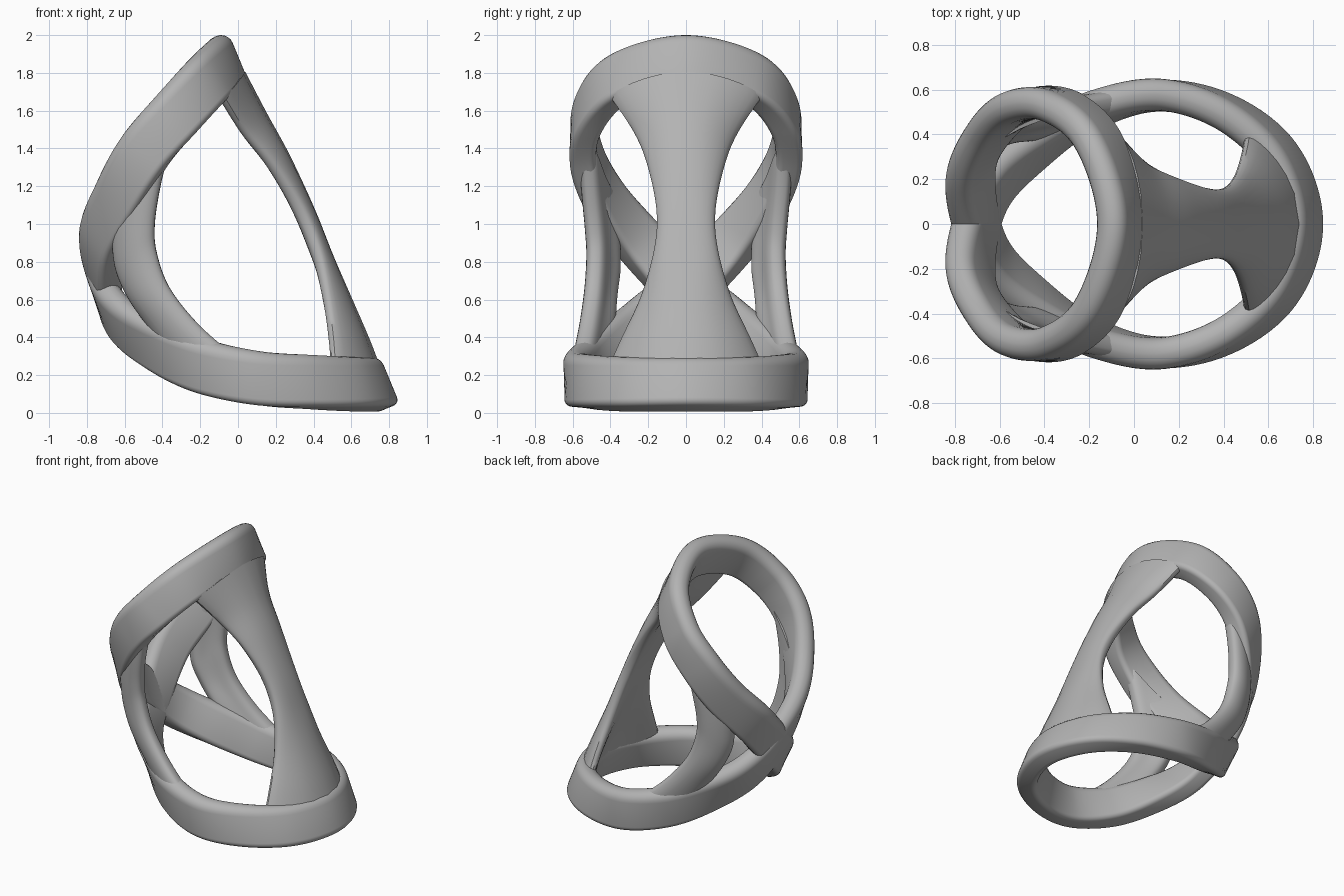
import bpy, bmesh, math
from mathutils import Vector as V

cube = bpy.data.objects.get("Cube")
if cube:
    bpy.data.objects.remove(cube)

grey = bpy.data.materials.new("plain_grey")
grey.use_nodes = True
grey.diffuse_color = (0.45, 0.45, 0.45, 1)
grey.node_tree.nodes["Principled BSDF"].inputs["Base Color"].default_value = grey.diffuse_color


def spline(pts, steps, closed):
    """Smooth curve through the control points."""
    n, out = len(pts), []
    for i in range(n if closed else n - 1):
        pick = (lambda k: pts[k % n]) if closed else (lambda k: pts[max(0, min(n - 1, k))])
        a, b, c, d = (pick(i + k) for k in (-1, 0, 1, 2))
        for j in range(steps):
            t = j / steps
            out.append(0.5 * (2 * b + (c - a) * t + (2 * a - 5 * b + 4 * c - d) * t**2
                              + (3 * b - a - 3 * c + d) * t**3))
    return out if closed else out + [pts[-1]]


def loft(name, rings, closed):
    """Skin a run of equal cross-sections, capping it if it is open."""
    bm = bmesh.new()
    rows = [[bm.verts.new(p) for p in ring] for ring in rings]
    m = len(rows[0])
    for i in range(len(rows) if closed else len(rows) - 1):
        r, s = rows[i], rows[(i + 1) % len(rows)]
        for j in range(m):
            bm.faces.new((r[j], r[(j + 1) % m], s[(j + 1) % m], s[j]))
    if not closed:
        bm.faces.new(rows[0])
        bm.faces.new(rows[-1])
    bmesh.ops.recalc_face_normals(bm, faces=bm.faces)
    mesh = bpy.data.meshes.new(name)
    bm.to_mesh(mesh)
    bm.free()
    mesh.materials.append(grey)
    obj = bpy.data.objects.new(name, mesh)
    bpy.context.collection.objects.link(obj)
    bpy.ops.object.select_all(action="DESELECT")
    bpy.context.view_layer.objects.active = obj
    obj.select_set(True)
    bpy.ops.object.shade_smooth_by_angle(angle=math.radians(40))
    return obj


# Figure-of-eight band: two loops that cross at the back
AXIS = V((-0.38, 0, 0.92)).normalized()
CENTRE = V((-0.15, 0, 0.9))
upper = [(-0.73, 0.24, 0.91), (-0.63, 0.43, 1.15), (-0.5, 0.53, 1.38),
         (-0.33, 0.52, 1.58), (-0.16, 0.36, 1.77)]
lower = [(-0.62, 0.19, 0.5), (-0.44, 0.35, 0.37), (-0.2, 0.5, 0.255), (0.1, 0.575, 0.185),
         (0.4, 0.5, 0.165), (0.64, 0.3, 0.155)]
cross = V((-0.705, 0, 0.66))


def loop(half, tip, start):
    """One full loop, starting from the given side."""
    pts = [V((x, y * start, z)) for x, y, z in half]
    return [cross] + pts + [V(tip)] + [V((p.x, -p.y, p.z)) for p in reversed(pts)]


path = spline(loop(upper, (-0.065, 0, 1.862), 1) + loop(lower, (0.735, 0, 0.155), 1), 14, True)


def band_section():
    """Rounded rectangle, rounder on its free edge."""
    out, half_w, half_t = [], 0.142, 0.071
    for sw, st, first in ((1, 1, 0), (-1, 1, 90), (-1, -1, 180), (1, -1, 270)):
        r = 0.066 if sw > 0 else 0.035
        for k in range(6):
            a = math.radians(first + 18 * k)
            out.append((sw * (half_w - r) + r * math.cos(a), st * (half_t - r) + r * math.sin(a)))
    return out


profile, rings = band_section(), []
for i, p in enumerate(path):
    tangent = (path[(i + 1) % len(path)] - path[i - 1]).normalized()
    out = p - CENTRE
    out -= AXIS * out.dot(AXIS)
    out = (out - tangent * out.dot(tangent)).normalized()
    wide = tangent.cross(out)
    if p.z > 1.5 and wide.z < 0 or p.z < 0.2 and wide.z > 0:
        wide = -wide
    rings.append((p, wide, out))
# Keep the free edge on one side all the way round
for i in range(1, len(rings)):
    p, wide, out = rings[i]
    if wide.dot(rings[i - 1][1]) < 0:
        rings[i] = (p, -wide, out)
loft("figure_eight_band", [[p + w * a + o * b for a, b in profile] for p, w, o in rings], True)


# Waisted panels: each row bends from one edge over a middle to the other edge
def panel(name, edge_a, middle, edge_b, thick):
    a, m, b = (spline([V(p) for p in line], 6, False) for line in (edge_a, middle, edge_b))
    n, rings = len(m), []

    def at(i, s):
        return m[i] + (b[i] - a[i]) * s / 2 + ((a[i] + b[i]) / 2 - m[i]) * s * s

    for i in range(n):
        ring = []
        for k in range(32):
            t = 2 * math.pi * k / 32
            s = math.copysign(abs(math.cos(t)) ** 0.7, math.cos(t))
            h = math.copysign(abs(math.sin(t)) ** 0.7, math.sin(t))
            across = at(i, s + 0.01) - at(i, s - 0.01)
            along = at(min(i + 1, n - 1), s) - at(max(i - 1, 0), s)
            ring.append(at(i, s) + across.cross(along).normalized() * h * thick / 2)
        rings.append(ring)
    return loft(name, rings, False)


# Front panel
mid = [(-0.01, 0, 1.78), (0.105, 0, 1.56), (0.225, 0, 1.34), (0.355, 0, 1.06),
       (0.455, 0, 0.81), (0.555, 0, 0.58), (0.65, 0, 0.36), (0.71, 0, 0.2)]
edge = [(-0.09, 0.40, 1.67), (0.03, 0.27, 1.48), (0.17, 0.2, 1.31), (0.32, 0.155, 1.08),
        (0.41, 0.165, 0.87), (0.46, 0.23, 0.62), (0.49, 0.34, 0.38), (0.5, 0.42, 0.2)]
panel("front_panel", [(x, -y, z) for x, y, z in edge], mid, edge, 0.11)

# Side struts
fore = [(-0.36, 0.52, 1.4), (-0.41, 0.51, 1.2), (-0.44, 0.49, 1.0), (-0.43, 0.48, 0.85),
        (-0.36, 0.49, 0.66), (-0.2, 0.52, 0.46), (0.02, 0.56, 0.27)]
aft = [(-0.66, 0.38, 1.1), (-0.65, 0.36, 1.0), (-0.64, 0.355, 0.88), (-0.62, 0.355, 0.75),
       (-0.56, 0.37, 0.62), (-0.48, 0.38, 0.5), (-0.4, 0.4, 0.37)]
for side, name in ((1, "left_strut"), (-1, "right_strut")):
    f = [V((x, y * side, z)) for x, y, z in fore]
    b = [V((x, y * side, z)) for x, y, z in aft]
    bulge = V((-0.02, 0.03 * side, 0))
    panel(name, f, [(p + q) / 2 + bulge for p, q in zip(f, b)], b, 0.12)
